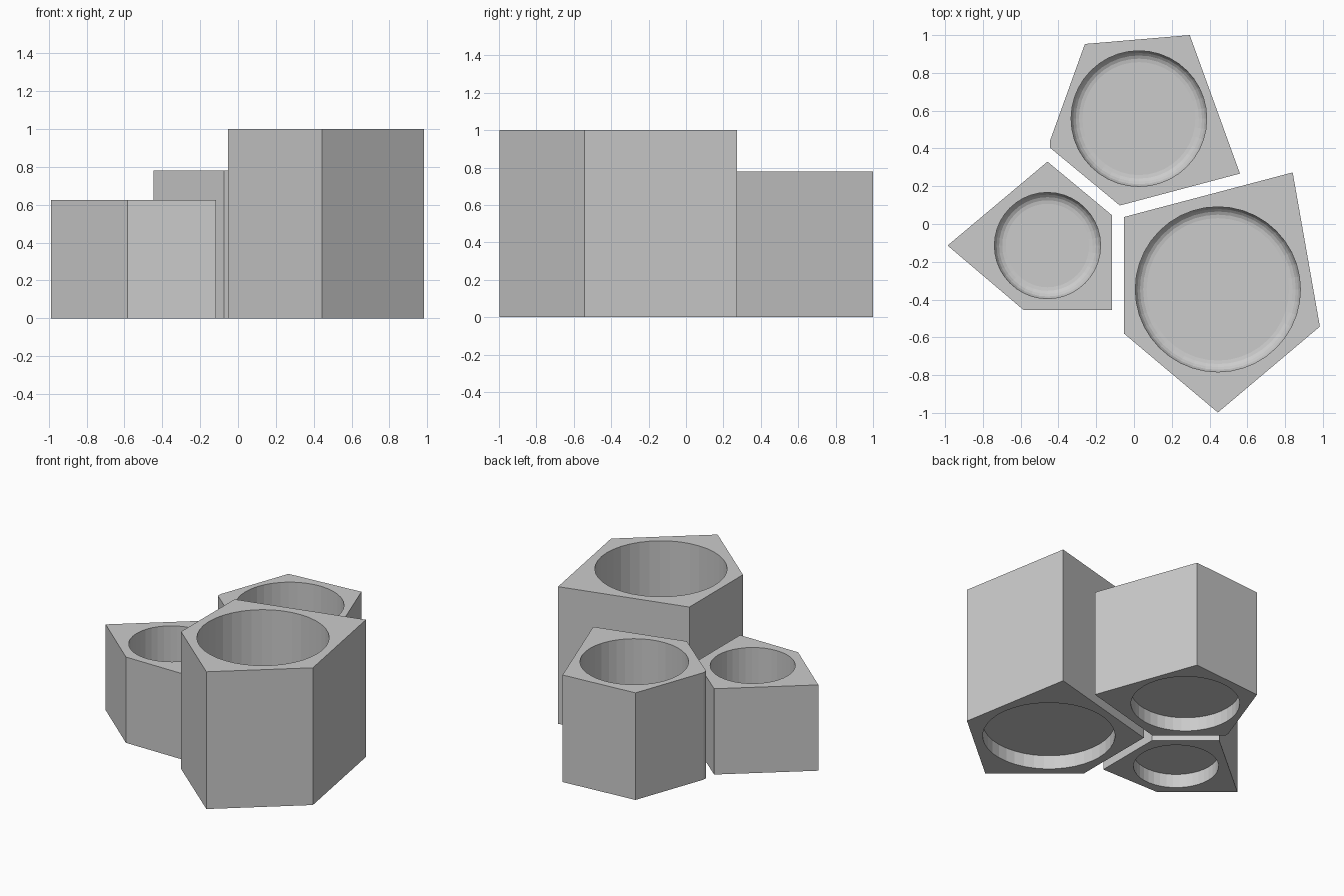
import bpy, bmesh, math

if "Cube" in bpy.data.objects:
    bpy.data.objects.remove(bpy.data.objects["Cube"])

SIDES = 40
RECESS, FLOOR, FILLET = 0.10, 0.17, 0.06


def finish(name, bm):
    bmesh.ops.recalc_face_normals(bm, faces=bm.faces)
    me = bpy.data.meshes.new(name)
    bm.to_mesh(me)
    bm.free()
    ob = bpy.data.objects.new(name, me)
    bpy.context.collection.objects.link(ob)
    return ob


def prism(name, outline, height):
    bm = bmesh.new()
    base = bm.faces.new([bm.verts.new((x, y, 0)) for x, y in outline])
    top = bmesh.ops.extrude_face_region(bm, geom=[base], use_keep_orig=True)
    verts = [g for g in top["geom"] if isinstance(g, bmesh.types.BMVert)]
    bmesh.ops.translate(bm, verts=verts, vec=(0, 0, height))
    return finish(name, bm)


def lathe(name, centre, profile):
    # closed round plug from a list of (radius, z) rings
    bm = bmesh.new()
    rings = []
    for r, z in profile:
        rings.append([bm.verts.new((centre[0] + r * math.cos(2 * math.pi * i / SIDES),
                                    centre[1] + r * math.sin(2 * math.pi * i / SIDES), z))
                      for i in range(SIDES)])
    for a, b in zip(rings, rings[1:]):
        for i in range(SIDES):
            j = (i + 1) % SIDES
            bm.faces.new((a[i], a[j], b[j], b[i]))
    bm.faces.new(rings[0][::-1])
    bm.faces.new(rings[-1])
    return finish(name, bm)


def holder(name, outline, height, centre, radius):
    body = prism(name, outline, height)
    # deep cup with a rounded floor edge
    cup = []
    for k in range(6):
        a = math.pi / 2 * k / 5
        cup.append((radius - FILLET + FILLET * math.sin(a),
                    FLOOR + FILLET - FILLET * math.cos(a)))
    cup.append((radius, height + 0.1))
    # shallow recess underneath
    foot = [(radius, -0.1), (radius, RECESS)]
    for part, profile in (("cup", cup), ("foot", foot)):
        cutter = lathe(f"{name}_{part}_cutter", centre, profile)
        cutter.hide_render = True
        cutter.hide_set(True)
        mod = body.modifiers.new(part, 'BOOLEAN')
        mod.operation = 'DIFFERENCE'
        mod.solver = 'EXACT'
        mod.object = cutter
    # apply the cuts, then drop the cutters
    dg = bpy.context.evaluated_depsgraph_get()
    body_mesh = bpy.data.meshes.new_from_object(body.evaluated_get(dg))
    cutters = [m.object for m in body.modifiers]
    body.modifiers.clear()
    body.data = body_mesh
    for c in cutters:
        bpy.data.objects.remove(c)


# tall front right, medium back and short left holders
holder("tall_holder", [(-0.053, 0.037), (0.84, 0.273), (0.984, -0.543),
                       (0.444, -0.998), (-0.053, -0.58)], 1.0, (0.444, -0.346), 0.437)
holder("medium_holder", [(-0.26, 0.953), (0.295, 1.0), (0.561, 0.267), (-0.075, 0.098),
                         (-0.446, 0.405), (-0.446, 0.437)], 0.78, (0.026, 0.558), 0.359)
holder("short_holder", [(-0.987, -0.114), (-0.458, 0.33), (-0.117, 0.047),
                        (-0.117, -0.455), (-0.585, -0.455)], 0.625, (-0.458, -0.114), 0.281)
